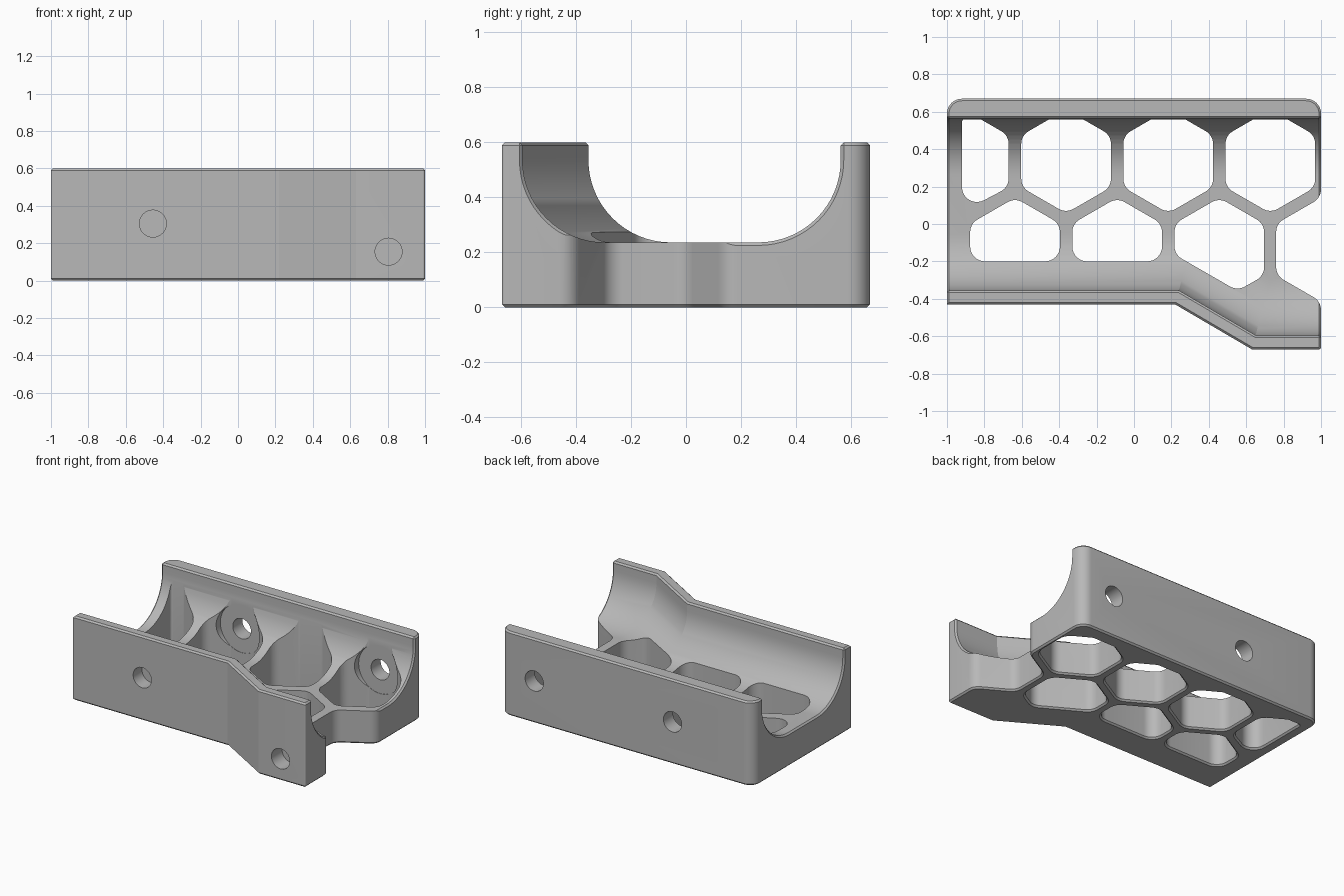
import bpy, bmesh
from math import radians, tan, sin, cos, pi
from mathutils import Vector, Matrix

if "Cube" in bpy.data.objects:
    bpy.data.objects.remove(bpy.data.objects["Cube"])

H, E = 0.6, 0.011          # height, edge chamfer
FLOOR, R = 0.236, 0.3      # trough floor height and fillet radius
BACK = 0.563               # inner face of the back wall
WALL = 0.075               # front wall thickness
HX, HR, FILLET = 0.24, 0.277, 0.08   # hexagon half width, radius, corner fillet

grey = bpy.data.materials.new("plain grey")
grey.use_nodes = True
grey.diffuse_color = (0.48, 0.48, 0.48, 1)
grey.node_tree.nodes["Principled BSDF"].inputs["Base Color"].default_value = (0.48, 0.48, 0.48, 1)


def make_object(name, bm):
    bmesh.ops.recalc_face_normals(bm, faces=bm.faces)
    mesh = bpy.data.meshes.new(name)
    bm.to_mesh(mesh)
    bm.free()
    mesh.materials.append(grey)
    obj = bpy.data.objects.new(name, mesh)
    bpy.context.collection.objects.link(obj)
    return obj


def loft(name, rings):
    """Skin a list of equal-length closed rings and cap both ends."""
    bm = bmesh.new()
    rows = [[bm.verts.new(p) for p in ring] for ring in rings]
    n = len(rows[0])
    for a, b in zip(rows, rows[1:]):
        for i in range(n):
            j = (i + 1) % n
            bm.faces.new((a[i], a[j], b[j], b[i]))
    bm.faces.new(rows[0])
    bm.faces.new(rows[-1])
    return make_object(name, bm)


def rounded(points, inset, steps=8):
    """Offset a counter-clockwise outline inward and fillet its corners."""
    out = []
    n = len(points)
    for i, (x, y, r) in enumerate(points):
        p = Vector((x, y))
        d1 = (p - Vector(points[i - 1][:2])).normalized()
        d2 = (Vector(points[(i + 1) % n][:2]) - p).normalized()
        turn = -d1.angle_signed(d2)
        n1 = Vector((-d1.y, d1.x))
        p = p + inset * (n1 + d1 * -tan(turn / 2))
        if r == 0:
            out.append(p)
            continue
        side = 1 if turn > 0 else -1
        r = max(r - side * inset, 0.002)
        start = p - d1 * r * tan(abs(turn) / 2)
        centre = start + n1 * side * r
        for k in range(steps + 1):
            a = turn * k / steps
            arm = -n1 * side * r
            out.append(centre + Vector((arm.x * cos(a) - arm.y * sin(a),
                                        arm.x * sin(a) + arm.y * cos(a))))
    return out


def prism(name, points, levels):
    return loft(name, [[(p.x, p.y, z) for p in rounded(points, inset)]
                       for z, inset in levels])


def cylinder(name, x, z, r, y0, y1):
    bm = bmesh.new()
    bmesh.ops.create_cone(bm, cap_ends=True, segments=48, radius1=r, radius2=r, depth=y1 - y0,
                          matrix=Matrix.Translation((x, (y0 + y1) / 2, z)) @ Matrix.Rotation(pi / 2, 4, 'X'))
    return make_object(name, bm)


# Body: stepped outline with a half-hexagon notch in the left end
row_a, row_b = 0.335, -0.137      # centre lines of the two hexagon rows
body = prism("cradle_body", [
    (-1, -0.43, 0), (0.22, -0.43, 0), (0.63, -0.67, 0), (1, -0.67, 0.012),
    (1, row_b - HR, FILLET), (1 - HX, row_b - HR / 2, FILLET),
    (1 - HX, row_b + HR / 2, FILLET), (1, row_b + HR, FILLET),
    (1, 0.67, FILLET), (-1, 0.67, FILLET)],
    [(0, E), (E, 0), (H - E, 0), (H, E)])


# Trough: one profile swept along the stepped front wall with mitred corners
def trough_ring(edge_x, edge_y, mitre, e):
    arc = [(1 - cos(k * pi / 32), 1 - sin(k * pi / 32)) for k in range(17)]
    rad, top = R + e, FLOOR + R
    half = [(WALL - E - 0.02 - e, H + 0.02), (WALL - e, H - E)]
    half += [(WALL - e + rad * u, top - rad * (1 - v)) for u, v in
             [(a, 1 - sin(k * pi / 32)) for k, (a, _) in enumerate(arc)]]
    ring = [(edge_x + mitre * d, edge_y + d, z) for d, z in half]
    back_edge = BACK + WALL
    return ring + [(edge_x, back_edge - d, z) for d, z in reversed(half)]


m = tan(radians(15))
trough = loft("trough_cutter", [
    trough_ring(-1.02, -0.43, 0, E + 0.02), trough_ring(-1 + E, -0.43, 0, 0),
    trough_ring(0.22, -0.43, m, 0), trough_ring(0.63, -0.67, m, 0),
    trough_ring(1 - E, -0.67, 0, 0), trough_ring(1.02, -0.67, 0, E + 0.02)])
cutters = [trough]


# Hexagon windows, trimmed where they meet the walls
def window(name, corners):
    pts = [c if len(c) == 3 else (*c, FILLET) for c in corners]
    cutters.append(prism(name, pts, [(-0.02, -E - 0.02), (E, 0), (H + 0.1, 0)]))


TRIM = 0.56
flat = (row_a + HR - TRIM) / tan(radians(30)) 
for i in range(3):
    x = -0.363 + i * 0.546
    window("back_window_cutter", [
        (x, row_a - HR), (x + HX, row_a - HR / 2), (x + HX, row_a + HR / 2),
        (x + flat, TRIM, 0.03), (x - flat, TRIM, 0.03),
        (x - HX, row_a + HR / 2), (x - HX, row_a - HR / 2)])
window("back_end_window_cutter", [
    (-0.92, 0.065), (-0.67, row_a - HR / 2), (-0.67, row_a + HR / 2),
    (-0.82, TRIM, 0.03), (-0.92, TRIM, 0.015)])
for x in (-0.636, -0.09):
    window("front_window_cutter", [
        (x - HX, -0.2), (x + HX, -0.2), (x + HX, row_b + HR / 2),
        (x, row_b + HR), (x - HX, row_b + HR / 2)])
x = 0.456
window("front_slanted_window_cutter", [
    (x - HX, -0.163), (0.553, -0.357), (x + HX, row_b - HR / 2),
    (x + HX, row_b + HR / 2), (x, row_b + HR), (x - HX, row_b + HR / 2)])

# Screw holes: through the back with counterbores, blind in the front
for x in (-0.363, 0.729):
    cutters.append(cylinder("back_hole_cutter", x, 0.3, 0.072, 0.4, 0.75))
    cutters.append(cylinder("counterbore_cutter", x, 0.3, 0.17, 0.3, TRIM + 0.002))
cutters.append(cylinder("front_hole_cutter", -0.455, 0.305, 0.072, -0.5, -0.33))
cutters.append(cylinder("front_low_hole_cutter", 0.805, 0.155, 0.072, -0.75, -0.55))

for cutter in cutters:
    mod = body.modifiers.new(cutter.name, 'BOOLEAN')
    mod.operation, mod.solver, mod.object = 'DIFFERENCE', 'EXACT', cutter
    cutter.hide_render = True

# Apply the cuts, drop the cutters and smooth the curved faces
bpy.context.view_layer.update()
result = bpy.data.meshes.new_from_object(body.evaluated_get(bpy.context.evaluated_depsgraph_get()))
body.modifiers.clear()
body.data = result
for cutter in cutters:
    bpy.data.objects.remove(cutter)
result.materials.clear()
result.materials.append(grey)
for poly in result.polygons:
    poly.material_index = 0
bpy.context.view_layer.objects.active = body
body.select_set(True)
bpy.ops.object.shade_smooth_by_angle(angle=radians(25))
